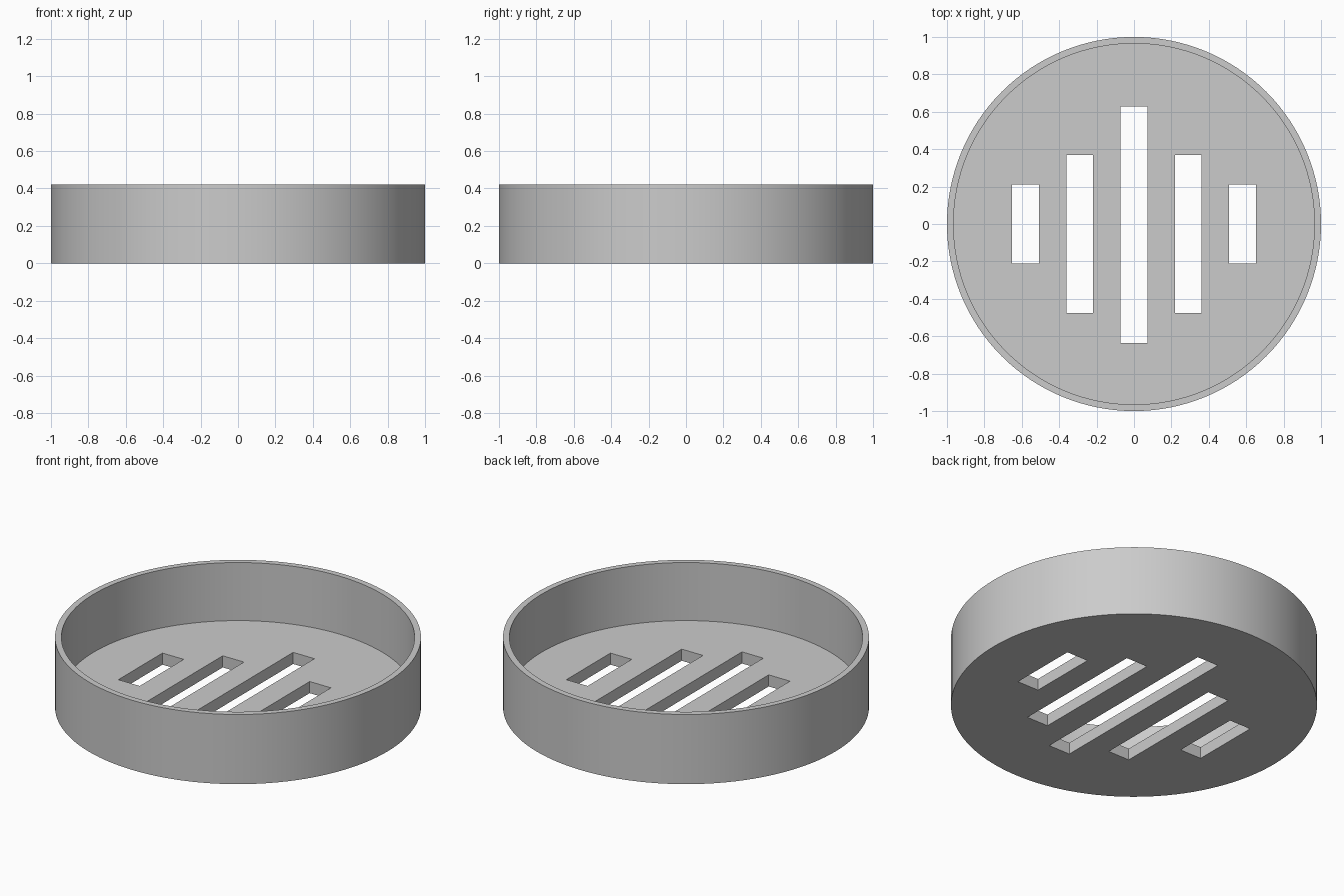
import bpy
import bmesh
import math

cube = bpy.data.objects.get("Cube")
if cube:
    bpy.data.objects.remove(cube, do_unlink=True)

SEGMENTS = 128
HEIGHT, FLOOR, INNER = 0.42, 0.07, 0.965

grey = bpy.data.materials.new("grey")
grey.use_nodes = True
colour = (0.6, 0.6, 0.6, 1)
grey.diffuse_color = colour
grey.node_tree.nodes["Principled BSDF"].inputs["Base Color"].default_value = colour


def make_object(name, bm):
    bmesh.ops.recalc_face_normals(bm, faces=bm.faces)
    mesh = bpy.data.meshes.new(name)
    bm.to_mesh(mesh)
    bm.free()
    mesh.materials.append(grey)
    obj = bpy.data.objects.new(name, mesh)
    bpy.context.collection.objects.link(obj)
    return obj


# Round tray: stacked rings of a cup profile, capped under and inside
bm = bmesh.new()
rings = []
for radius, z in [(1, 0), (1, HEIGHT), (INNER, HEIGHT), (INNER, FLOOR)]:
    angles = [math.tau * i / SEGMENTS for i in range(SEGMENTS)]
    rings.append([bm.verts.new((radius * math.cos(a), radius * math.sin(a), z)) for a in angles])
for low, high in zip(rings, rings[1:]):
    for i in range(SEGMENTS):
        j = (i + 1) % SEGMENTS
        bm.faces.new((low[i], low[j], high[j], high[i]))
bm.faces.new(rings[0])
bm.faces.new(rings[-1])
tray = make_object("slotted_tray", bm)

# Slot cutters: centre x, front y, back y
bm = bmesh.new()
slots = [(0, -0.635, 0.627)]
for side in (-1, 1):
    slots += [(side * 0.29, -0.475, 0.37), (side * 0.58, -0.21, 0.21)]
for x, front, back in slots:
    verts = bmesh.ops.create_cube(bm, size=1)["verts"]
    bmesh.ops.scale(bm, verts=verts, vec=(0.142, back - front, 0.2))
    bmesh.ops.translate(bm, verts=verts, vec=(x, (front + back) / 2, FLOOR / 2))
cutter = make_object("slot_cutter", bm)
cutter.hide_render = True

# Cut the slots through the floor
cut = tray.modifiers.new("slots", "BOOLEAN")
cut.operation = "DIFFERENCE"
cut.solver = "EXACT"
cut.object = cutter
bpy.ops.object.select_all(action="DESELECT")
bpy.context.view_layer.objects.active = tray
tray.select_set(True)
bpy.ops.object.modifier_apply(modifier=cut.name)
bpy.data.objects.remove(cutter, do_unlink=True)
bpy.ops.object.shade_smooth_by_angle(angle=math.radians(30))
